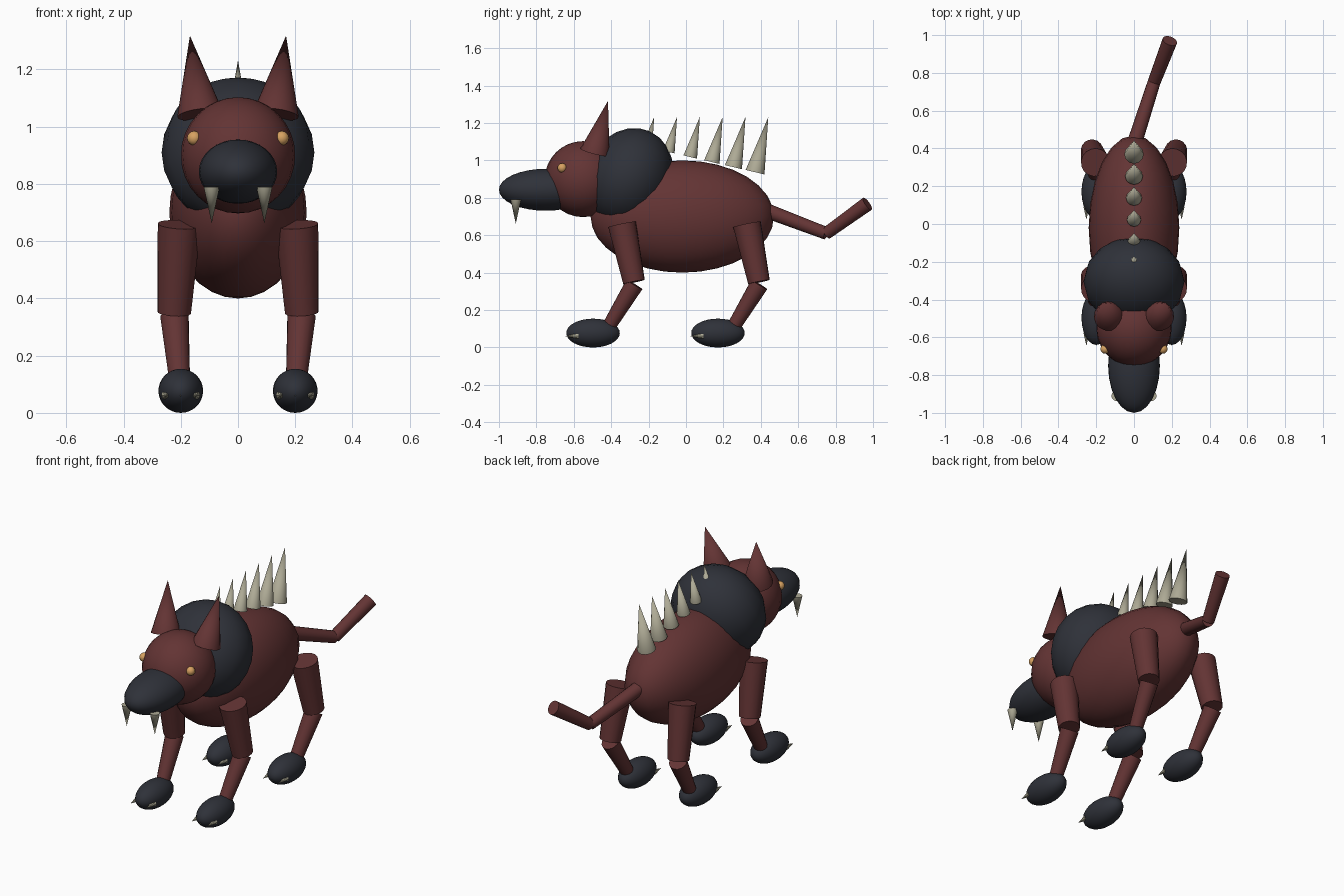
import bpy
import math
from mathutils import Vector

if "Cube" in bpy.data.objects:
    bpy.data.objects.remove(bpy.data.objects["Cube"], do_unlink=True)


def material(name, rgb):
    mat = bpy.data.materials.new(name)
    mat.use_nodes = True
    mat.diffuse_color = (*rgb, 1)
    mat.node_tree.nodes["Principled BSDF"].inputs["Base Color"].default_value = (*rgb, 1)
    return mat


RED = material("dark red hide", (0.125, 0.034, 0.034))
DARK = material("charcoal fur", (0.028, 0.031, 0.041))
BONE = material("pale bone", (0.42, 0.40, 0.30))
AMBER = material("amber eye", (0.68, 0.36, 0.12))


def finish(name, mat):
    ob = bpy.context.object
    ob.name = name
    ob.data.materials.append(mat)
    bpy.ops.object.shade_smooth_by_angle(angle=math.radians(40))
    return ob


def ellipsoid(name, mat, center, radii, tilt=0, segments=24, rings=16):
    bpy.ops.mesh.primitive_uv_sphere_add(segments=segments, ring_count=rings, radius=1,
                                         location=center, rotation=(math.radians(tilt), 0, 0))
    bpy.context.object.scale = radii
    return finish(name, mat)


def limb(name, mat, start, end, r1, r2=0.0, sides=16):
    """Tapered cylinder, or a cone when r2 is zero, from start to end."""
    start, end = Vector(start), Vector(end)
    axis = end - start
    bpy.ops.mesh.primitive_cone_add(vertices=sides, radius1=r1, radius2=r2, depth=axis.length,
                                    location=(start + end) / 2)
    ob = bpy.context.object
    ob.rotation_euler = axis.to_track_quat('Z', 'Y').to_euler()
    return finish(name, mat)


# Trunk, mane and head
ellipsoid("body", RED, (0, -0.02, 0.70), (0.24, 0.49, 0.30))
ellipsoid("mane", DARK, (0, -0.305, 0.91), (0.267, 0.23, 0.27), tilt=-25, segments=16, rings=12)
ellipsoid("head", RED, (0, -0.55, 0.90), (0.2, 0.205, 0.203))
ellipsoid("snout", DARK, (0, -0.75, 0.843), (0.137, 0.25, 0.112))

# Paired head parts
for side, s in (("left", 1), ("right", -1)):
    ellipsoid(side + "_eye", AMBER, (s * 0.153, -0.662, 0.96), (0.025, 0.025, 0.025),
              segments=12, rings=8)
    limb(side + "_ear", RED, (s * 0.132, -0.487, 1.043), (s * 0.168, -0.417, 1.318), 0.081)
    limb(side + "_fang", BONE, (s * 0.092, -0.91, 0.79), (s * 0.092, -0.91, 0.662), 0.028, sides=12)

# Row of back spikes, growing toward the tail
for i in range(6):
    tip = Vector((0, -0.17 + i * 0.122, 1.232))
    height = 0.16 + i * 0.027
    base = tip - Vector((0, 0.24 * height, height))
    limb(f"back_spike_{i + 1}", BONE, base, tip, 0.175 * height, sides=12)

# Bent tail
elbow = (0.106, 0.75, 0.61)
limb("tail_base", RED, (0, 0.42, 0.735), elbow, 0.04, 0.034)
limb("tail_end", RED, elbow, (0.19, 0.97, 0.768), 0.034, 0.04)

# Legs, paws and claws
for pair, dy in (("front", 0), ("hind", 0.668)):
    for side, s in (("left", 1), ("right", -1)):
        tag = f"{pair}_{side}_"
        knee = (s * 0.223, dy - 0.278, 0.35)
        limb(tag + "upper_leg", RED, (s * 0.205, dy - 0.342, 0.658), knee, 0.076, 0.059)
        limb(tag + "lower_leg", RED, (s * 0.222, dy - 0.276, 0.337),
             (s * 0.203, dy - 0.42, 0.10), 0.05, 0.036)
        ellipsoid(tag + "paw", DARK, (s * 0.2, dy - 0.497, 0.077), (0.078, 0.143, 0.077))
        for k in (-1, 0, 1):
            x = s * 0.2 + k * 0.052
            limb(f"{tag}claw_{k + 2}", BONE, (x, dy - 0.575, 0.062), (x, dy - 0.645, 0.06),
                 0.016, sides=8)
